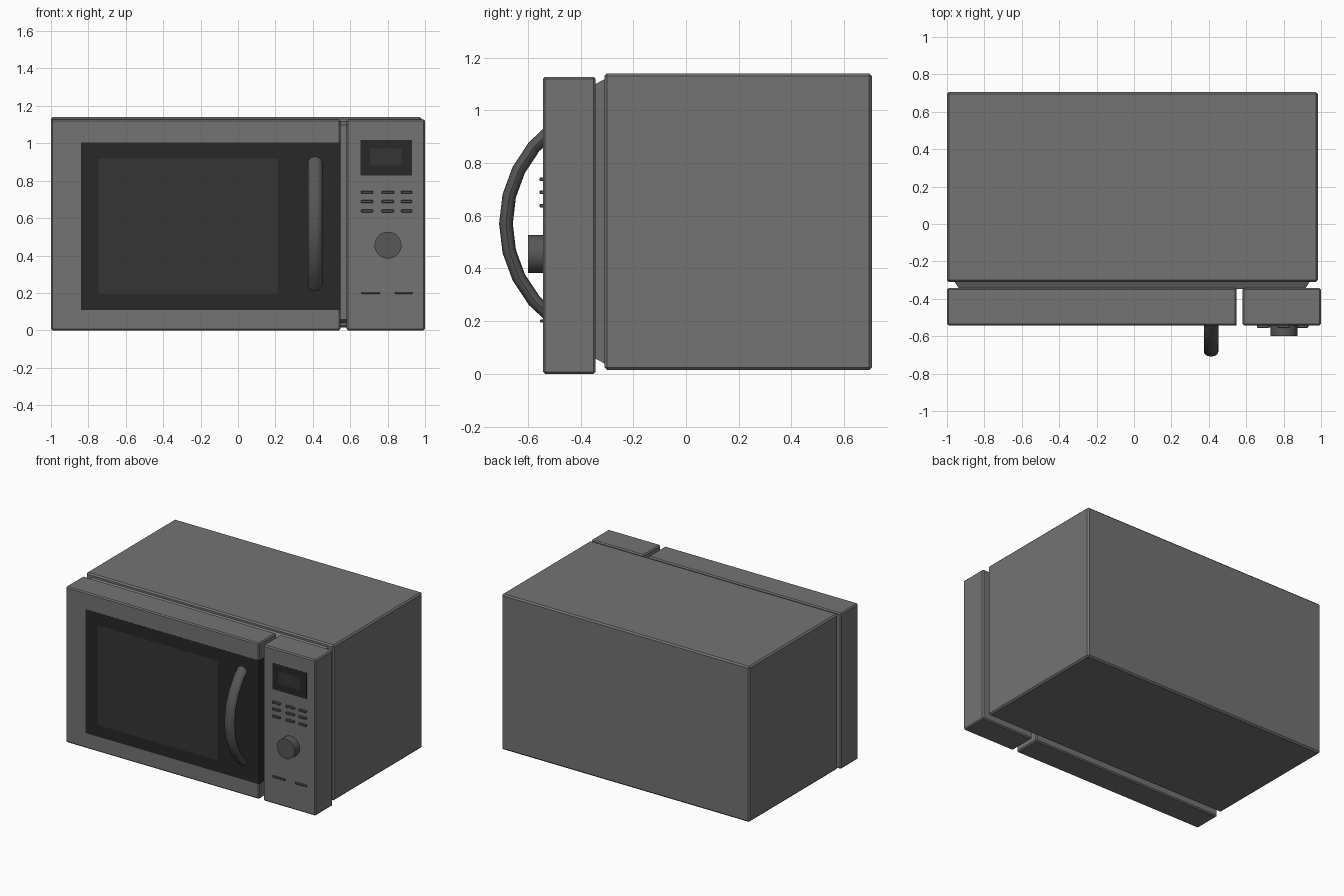
import bpy, bmesh, math
from mathutils import Vector

if "Cube" in bpy.data.objects:
    bpy.data.objects.remove(bpy.data.objects["Cube"])


def material(name, v):
    m = bpy.data.materials.new(name)
    m.diffuse_color = (v, v, v, 1)
    m.use_nodes = True
    m.node_tree.nodes["Principled BSDF"].inputs["Base Color"].default_value = m.diffuse_color
    return m


steel = material("grey_steel", 0.172)
trim = material("dark_trim", 0.095)
dark = material("dark_glass", 0.021)
tint = material("tinted_window", 0.035)


def finish(bm, name, mat):
    bmesh.ops.recalc_face_normals(bm, faces=bm.faces)
    me = bpy.data.meshes.new(name)
    bm.to_mesh(me)
    bm.free()
    ob = bpy.data.objects.new(name, me)
    bpy.context.collection.objects.link(ob)
    me.materials.append(mat)
    return ob


def box(name, x, y, z, bevel=0, mat=steel):
    """Box from (min, max) pairs with an optional chamfer."""
    bm = bmesh.new()
    bmesh.ops.create_cube(bm, size=1)
    for v in bm.verts:
        v.co = Vector([(r[0] + r[1]) / 2 + c * (r[1] - r[0])
                       for r, c in zip((x, y, z), v.co)])
    if bevel:
        bmesh.ops.bevel(bm, geom=bm.edges[:], offset=bevel, segments=1,
                        affect='EDGES', profile=0.5)
    return finish(bm, name, mat)


def smooth(ob):
    bpy.ops.object.select_all(action='DESELECT')
    ob.select_set(True)
    bpy.context.view_layer.objects.active = ob
    bpy.ops.object.shade_smooth_by_angle(angle=math.radians(35))


FRONT = -0.542

# Casing, and the neck behind the door that flares out towards it
box("casing", (-1, 0.983), (-0.31, 0.705), (0.015, 1.14), 0.01)
neck = box("neck", (-0.965, 0.945), (-0.347, -0.30), (0.035, 1.122))
for v in neck.data.vertices:
    if v.co.y < -0.32:
        v.co.x += math.copysign(0.03, -v.co.x)
        v.co.z += 0.024 if v.co.z < 0.5 else -0.024

# Door and control panel slabs
box("door", (-1, 0.547), (FRONT, -0.343), (0, 1.127), 0.008)
box("control_panel", (0.58, 1), (FRONT, -0.343), (0, 1.127), 0.008)

# Dark glass wraps round the door's opening edge; the window sits on it
box("door_glass", (-0.84, 0.548), (-0.5426, -0.345), (0.11, 1.005), 0, dark)
box("door_window", (-0.745, 0.215), (-0.5432, -0.53), (0.195, 0.918), 0, tint)

# Display
box("display_frame", (0.655, 0.93), (-0.5426, -0.53), (0.828, 1.018), 0, dark)
box("display_screen", (0.705, 0.875), (-0.5432, -0.53), (0.88, 0.972), 0, tint)

# Button rows and the two long bottom buttons
columns = [(0.658, 0.722), (0.768, 0.834), (0.872, 0.93)]
for z in (0.738, 0.689, 0.638):
    for x in columns:
        box("button", x, (-0.555, -0.53), (z - 0.007, z + 0.007), 0.002, trim)
for x in ((0.66, 0.76), (0.84, 0.932)):
    box("long_button", x, (-0.553, -0.53), (0.194, 0.206), 0.002, trim)

# Dial
bm = bmesh.new()
bmesh.ops.create_cone(bm, cap_ends=True, segments=32, radius1=0.072,
                      radius2=0.072, depth=0.07)
dial = finish(bm, "dial", trim)
dial.rotation_euler.x = math.radians(90)
dial.location = (0.802, -0.565, 0.455)
smooth(dial)

# Bowed handle: oval section swept along an arc of straight segments
bm = bmesh.new()
R, cy, cz, sides, rings = 0.452, -0.231, 0.57, 12, []
for i in range(-4, 5):
    a = math.radians(13.4) * i
    ring = []
    for k in range(sides):
        t = 2 * math.pi * k / sides
        r = R + 0.026 * math.cos(t)
        ring.append(bm.verts.new((0.412 + 0.039 * math.sin(t),
                                  cy - r * math.cos(a), cz + r * math.sin(a))))
    rings.append(ring)
for p, q in zip(rings, rings[1:]):
    for k in range(sides):
        n = (k + 1) % sides
        bm.faces.new((p[k], p[n], q[n], q[k]))
bm.faces.new(rings[0])
bm.faces.new(rings[-1])
smooth(finish(bm, "door_handle", trim))
